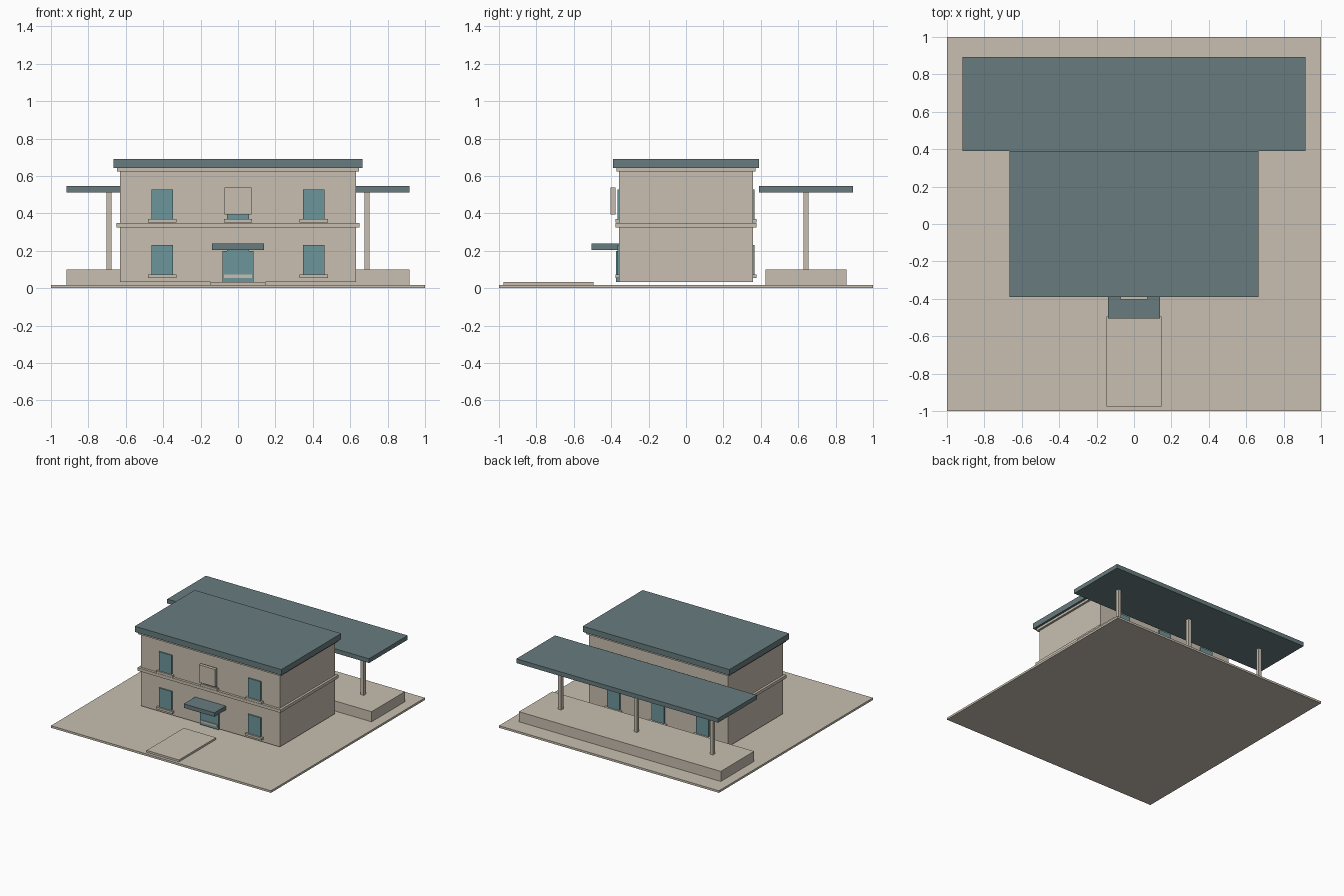
import bpy

old = bpy.data.objects.get("Cube")
if old:
    bpy.data.objects.remove(old, do_unlink=True)


def material(name, rgb):
    m = bpy.data.materials.new(name)
    m.use_nodes = True
    color = (*rgb, 1)
    m.diffuse_color = color
    bsdf = next(n for n in m.node_tree.nodes if n.type == 'BSDF_PRINCIPLED')
    bsdf.inputs["Base Color"].default_value = color
    return m


STONE = material("warm stone", (0.578, 0.521, 0.434))
ROOF = material("slate roof", (0.138, 0.203, 0.212))
GLASS = material("blue glass", (0.150, 0.305, 0.333))


def box(name, x, y, z, mat):
    """Box from (min, max) pairs on each axis."""
    spans = (x, y, z)
    bpy.ops.mesh.primitive_cube_add(size=1, location=[(a + b) / 2 for a, b in spans])
    ob = bpy.context.object
    ob.name = name
    ob.scale = [abs(b - a) for a, b in spans]
    bpy.ops.object.transform_apply(location=False, rotation=False, scale=True)
    ob.data.materials.append(mat)
    return ob


def sym(h, c=0):
    return (c - h, c + h)


WALL = 0.357  # half depth of the building

# Ground and entrance path
box("ground", sym(1), sym(1), (0, 0.017), STONE)
box("entrance_path", sym(0.147), (-0.976, -0.494), (0.017, 0.033), STONE)

# Main block, floor band, cornice and flat roof
box("walls", sym(0.631), sym(WALL), (0.033, 0.624), STONE)
box("floor_band", sym(0.65), sym(0.377), (0.325, 0.35), STONE)
box("cornice", sym(0.648), sym(0.372), (0.624, 0.643), STONE)
box("roof", sym(0.666), sym(0.389), (0.643, 0.69), ROOF)

# Windows with sills on both storeys, front and back
for side, s in (("front", -1), ("back", 1)):
    for storey, base in (("lower", 0.073), ("upper", 0.37)):
        for place, cx in (("right", -0.405), ("middle", 0), ("left", 0.405)):
            tag = f"{side}_{storey}_{place}"
            box("window_" + tag, sym(0.0575, cx), (s * (WALL - 0.01), s * 0.367),
                (base, base + 0.157), GLASS)
            box("sill_" + tag, sym(0.075, cx), (s * (WALL - 0.01), s * 0.378),
                (base - 0.018, base), STONE)

# Front door, its canopy and the blank panel above
box("front_door", sym(0.0835), (-0.373, -WALL + 0.01), (0.033, 0.198), GLASS)
box("door_canopy", sym(0.139), (-0.505, -WALL), (0.205, 0.238), ROOF)
box("front_panel", sym(0.0735), (-0.404, -0.377), (0.394, 0.538), STONE)

# Rear platform with its posts and long canopy
box("platform", sym(0.917), (0.425, 0.858), (0.017, 0.1), STONE)
for place, cx in (("right", -0.69), ("middle", 0), ("left", 0.69)):
    box("post_" + place, sym(0.014, cx), sym(0.014, 0.641), (0.1, 0.513), STONE)
box("platform_canopy", sym(0.917), (0.391, 0.893), (0.513, 0.548), ROOF)
